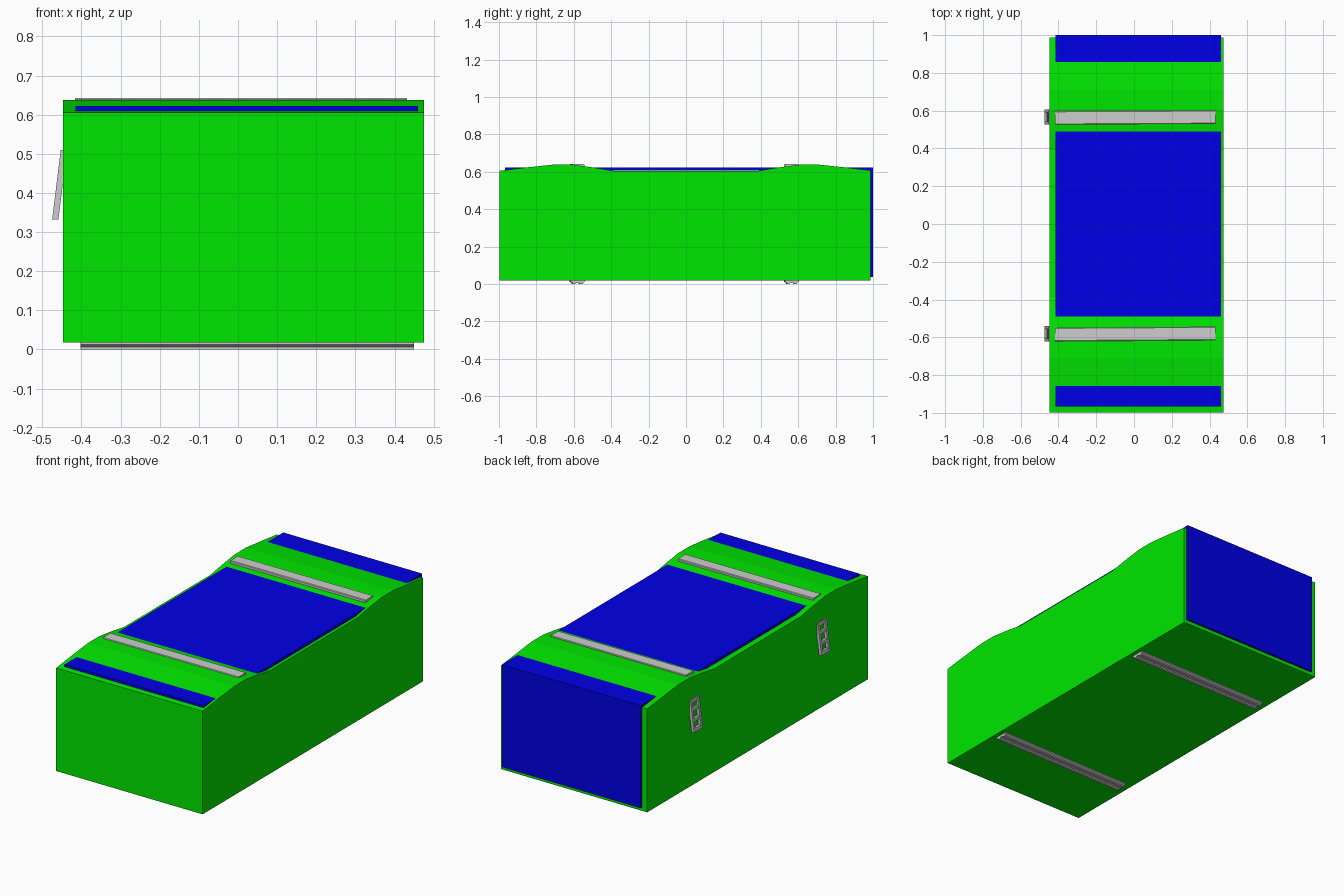
import bpy, bmesh
from mathutils import Matrix, Vector

if "Cube" in bpy.data.objects:
    bpy.data.objects.remove(bpy.data.objects["Cube"])


def material(name, rgb):
    m = bpy.data.materials.new(name)
    m.diffuse_color = (*rgb, 1)
    m.use_nodes = True
    m.node_tree.nodes["Principled BSDF"].inputs["Base Color"].default_value = m.diffuse_color
    return m


GREEN = material("bright green", (0.0, 0.8, 0.0))
BLUE = material("deep blue", (0.0, 0.0, 0.8))
GREY = material("light grey", (0.61, 0.61, 0.61))


def finish(name, bm, mat):
    bmesh.ops.recalc_face_normals(bm, faces=bm.faces[:])
    me = bpy.data.meshes.new(name)
    bm.to_mesh(me)
    bm.free()
    me.materials.append(mat)
    ob = bpy.data.objects.new(name, me)
    bpy.context.collection.objects.link(ob)
    return ob


def add_box(bm, lo, hi):
    lo, hi = Vector(lo), Vector(hi)
    mat = Matrix.Translation((lo + hi) / 2) @ Matrix.Diagonal((*(hi - lo), 1))
    return bmesh.ops.create_cube(bm, size=1, matrix=mat)["verts"]


def extrude_x(name, profile, x0, x1, mat, skew=0.0):
    """Extrude a (y, z) profile along x; skew shifts the far end in y."""
    bm = bmesh.new()
    a = [bm.verts.new((x0, y, z)) for y, z in profile]
    b = [bm.verts.new((x1, y + skew, z)) for y, z in profile]
    bm.faces.new(a)
    bm.faces.new(b)
    for i in range(len(a)):
        j = (i + 1) % len(a)
        bm.faces.new((a[i], a[j], b[j], b[i]))
    return finish(name, bm, mat)


# Body: box with two gentle humps across the top
hump = [(-0.85, 0.623), (-0.71, 0.638), (-0.61, 0.638), (-0.49, 0.622), (-0.39, 0.605)]
top = [(-0.997, 0.605)] + hump + [(-y, z) for y, z in reversed(hump)] + [(0.987, 0.607)]
extrude_x("body", [(0.987, 0.018), (-0.997, 0.018)] + top, -0.447, 0.475, GREEN)

# Blue panels: the top sheet is pierced by the humps
for name, lo, hi in (("top_panel", (-0.415, -0.967, 0.607), (0.46, 1.0, 0.622)),
                     ("back_panel", (-0.415, 0.98, 0.038), (0.46, 1.0, 0.615))):
    bm = bmesh.new()
    add_box(bm, lo, hi)
    finish(name, bm, BLUE)

# Rails on top and underneath, with a slanted buckle on the left side
for tag, yc, skew in (("front", -0.585, 0.006), ("rear", 0.562, 0.004)):
    # flat strip on top; stepped and grooved rail underneath
    flat = [(-0.036, 0), (-0.036, 0.85), (-0.032, 1), (0.032, 1), (0.036, 0.85), (0.036, 0)]
    stepped = [(-0.038, 0), (-0.038, 0.4), (-0.027, 0.7), (-0.027, 1), (-0.012, 1),
               (-0.010, 0.7), (0.010, 0.7), (0.012, 1), (0.027, 1), (0.027, 0.7),
               (0.038, 0.4), (0.038, 0)]
    extrude_x(tag + "_top_rail", [(yc + y, 0.623 + 0.019 * t) for y, t in flat],
              -0.417, 0.432, GREY, skew)
    extrude_x(tag + "_bottom_rail", [(yc + y, 0.02 - 0.02 * t) for y, t in stepped],
              -0.402, 0.45, GREY, skew)

    # Buckle: ladder frame built upright, then sheared outward towards the bottom
    bm = bmesh.new()
    y0, y1 = yc - 0.036, yc + 0.044
    for lo, hi in ((y0, y0 + 0.016), (y1 - 0.016, y1)):
        add_box(bm, (-0.008, lo, 0.332), (0.008, hi, 0.51))
    for lo, hi in ((0.332, 0.352), (0.388, 0.404), (0.445, 0.46), (0.492, 0.51)):
        add_box(bm, (-0.007, y0 + 0.01, lo), (0.007, y1 - 0.01, hi))
    for v in bm.verts:
        v.co.x += -0.445 - 0.022 * (0.51 - v.co.z) / 0.178
    finish(tag + "_buckle", bm, GREY)
